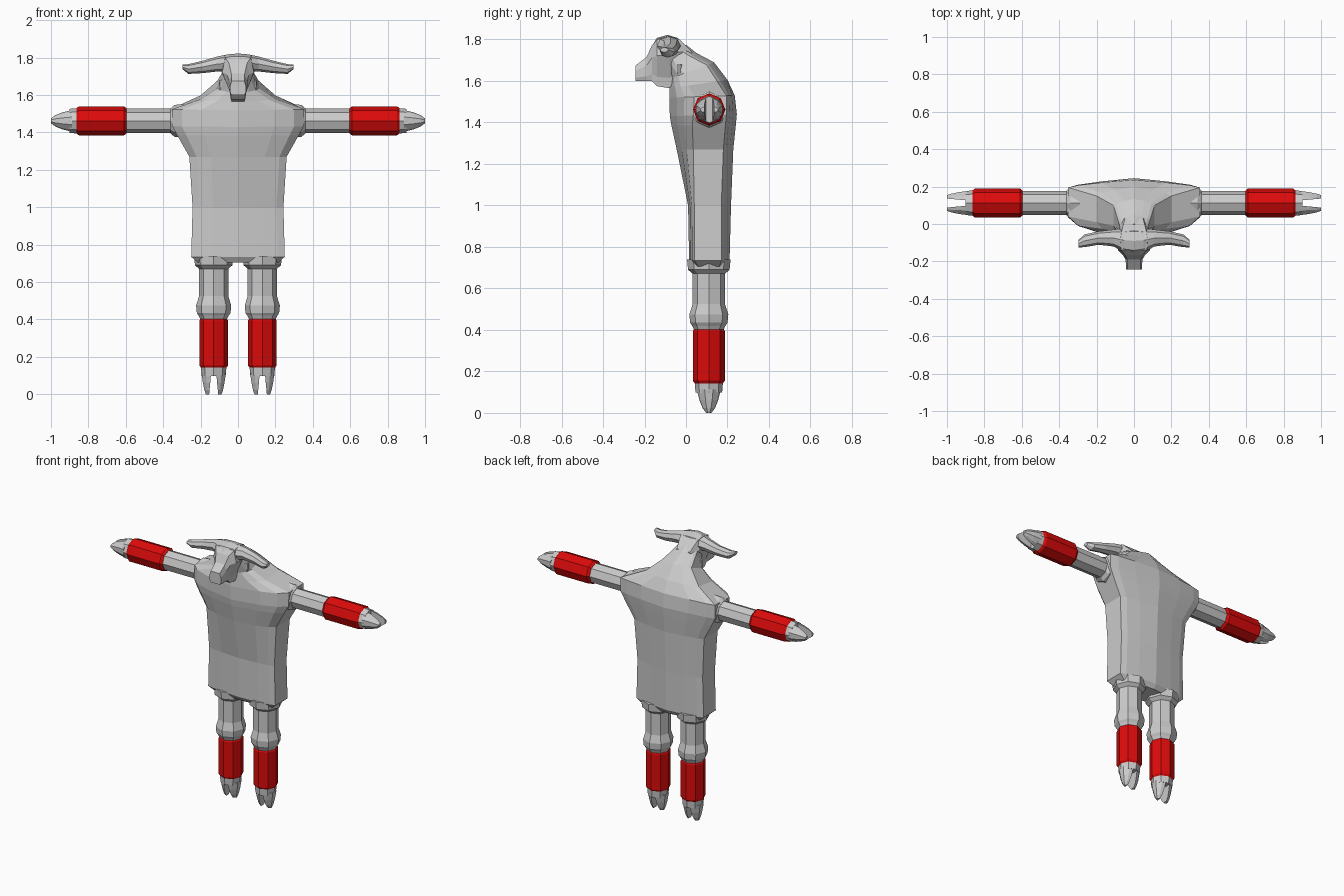
import bpy, bmesh, math
from mathutils import Vector

if "Cube" in bpy.data.objects:
    bpy.data.objects.remove(bpy.data.objects["Cube"])


def material(name, rgb):
    m = bpy.data.materials.new(name)
    m.diffuse_color = (*rgb, 1)
    m.use_nodes = True
    m.node_tree.nodes["Principled BSDF"].inputs["Base Color"].default_value = m.diffuse_color
    return m


GREY = material("stone grey", (0.6, 0.6, 0.6))
RED = material("cuff red", (0.72, 0.003, 0.003))


def loft(name, rings, mat):
    """Skin closed rings of equal length and cap both ends."""
    bm = bmesh.new()
    rows = [[bm.verts.new(p) for p in ring] for ring in rings]
    n = len(rows[0])
    for a, b in zip(rows, rows[1:]):
        for i in range(n):
            j = (i + 1) % n
            bm.faces.new((a[i], a[j], b[j], b[i]))
    bm.faces.new(rows[0])
    bm.faces.new(rows[-1])
    bmesh.ops.recalc_face_normals(bm, faces=bm.faces)
    mesh = bpy.data.meshes.new(name)
    bm.to_mesh(mesh)
    bm.free()
    mesh.materials.append(mat)
    ob = bpy.data.objects.new(name, mesh)
    bpy.context.collection.objects.link(ob)
    return ob


def oct_ring(c, u, v, ru, rv):
    """Eight-sided ring around c, spanned by directions u and v."""
    return [Vector(c) + u * ru * math.cos(k * math.pi / 4) + v * rv * math.sin(k * math.pi / 4)
            for k in range(8)]


X, Y, Z = Vector((1, 0, 0)), Vector((0, 1, 0)), Vector((0, 0, 1))


def tube(name, origin, axis, u, v, stations, mat):
    """Octagonal tube; stations are (distance, radius)."""
    loft(name, [oct_ring(origin + axis * d, u, v, r, r) for d, r in stations], mat)


def prongs(name, origin, axis, u, v, stations):
    """Pair of claws; stations are (distance, inner, outer, half depth)."""
    for s in (-1, 1):
        rings = []
        for d, a, b, h in stations:
            m = a + (b - a) * 0.5
            outline = [(a, -h), (m, -h * 0.85), (b, -h * 0.35), (b, h * 0.35), (m, h * 0.85), (a, h)]
            rings.append([origin + axis * d + u * s * p + v * q for p, q in outline])
        loft(name, rings, GREY)


# Torso: half width, front (y, z), back (y, z), side strip (y from, y to)
TORSO = [
    (0.215, 0.035, 0.705, 0.19, 0.705, 0.06, 0.16),
    (0.25, 0.015, 0.735, 0.21, 0.735, 0.04, 0.17),
    (0.243, 0.01, 1.0, 0.217, 1.0, 0.04, 0.17),
    (0.26, -0.045, 1.27, 0.228, 1.27, 0.035, 0.18),
    (0.325, -0.07, 1.385, 0.24, 1.385, 0.03, 0.19),
    (0.352, -0.078, 1.43, 0.245, 1.44, 0.035, 0.195),
    (0.352, -0.08, 1.52, 0.235, 1.53, 0.04, 0.195),
    (0.20, -0.08, 1.565, 0.20, 1.605, 0.01, 0.15),
    (0.11, -0.08, 1.61, 0.135, 1.69, -0.01, 0.10),
    (0.085, -0.09, 1.66, 0.05, 1.735, -0.05, 0.02),
    (0.07, -0.10, 1.69, 0.0, 1.775, -0.07, -0.03),
]
rings = []
for w, yf, zf, yb, zb, s0, s1 in TORSO:
    half = [(0, yf), (0.55, yf + (s0 - yf) * 0.3), (0.85, yf + (s0 - yf) * 0.6), (1, s0),
            (1, s1), (0.85, yb + (s1 - yb) * 0.7), (0.5, yb + (s1 - yb) * 0.35), (0, yb)]
    full = half + [(-u, y) for u, y in half[-2:0:-1]]
    rings.append([(u * w, y, zf + (zb - zf) * (y - yf) / (yb - yf)) for u, y in full])
loft("torso", rings, GREY)

# Head: y, half width at top, half width at bottom, bottom z, top z
HEAD = [
    (-0.243, 0.042, 0.042, 1.60, 1.675),
    (-0.19, 0.045, 0.045, 1.60, 1.715),
    (-0.165, 0.06, 0.045, 1.60, 1.77),
    (-0.14, 0.085, 0.045, 1.575, 1.80),
    (-0.08, 0.09, 0.04, 1.565, 1.815),
    (-0.03, 0.08, 0.05, 1.63, 1.80),
    (0.03, 0.06, 0.05, 1.67, 1.74),
]
rings = []
for y, wt, wb, z0, z1 in HEAD:
    h = z1 - z0
    half = [(wb * 0.85, z0), (wb, z0 + h * 0.2), (wt, z0 + h * 0.65), (wt * 0.8, z1)]
    rings.append([(x, y, z) for x, z in half] + [(-x, y, z) for x, z in half[::-1]])
loft("head", rings, GREY)

# Crossbar horns: x, centre y, centre z, depth, height
HORN = [
    (0.0, -0.09, 1.772, 0.072, 0.05), (0.05, -0.088, 1.77, 0.065, 0.048),
    (0.11, -0.075, 1.766, 0.045, 0.04), (0.19, -0.075, 1.75, 0.036, 0.033),
    (0.265, -0.09, 1.739, 0.034, 0.026), (0.297, -0.105, 1.75, 0.02, 0.012),
]
stations = [(-x, *r) for x, *r in HORN[:0:-1]] + HORN
loft("horns", [oct_ring((x, y, z), Y, Z, ry, rz) for x, y, z, ry, rz in stations], GREY)

CLAW_BASE = [(0.0, 0.068), (0.045, 0.064)]
CLAW = [(0.03, 0.014, 0.065, 0.058), (0.08, 0.018, 0.058, 0.046),
        (0.12, 0.022, 0.05, 0.03), (0.143, 0.024, 0.042, 0.013)]

for side in (-1, 1):
    # Small jaw nubs
    loft("jaw_nub", [oct_ring((side * 0.088, -0.03, z), X, Y, r, r)
                     for z, r in ((1.615, 0.007), (1.64, 0.013), (1.68, 0.012))], GREY)

    # Arms
    o, ax = Vector((0, 0.112, 1.462)), X * side
    tube("shoulder", o, ax, Y, Z, [(0.29, 0.09), (0.34, 0.085), (0.36, 0.067)], GREY)
    tube("arm", o, ax, Y, Z, [(0.34, 0.065), (0.62, 0.065)], GREY)
    tube("arm_cuff", o, ax, Y, Z, [(0.595, 0.066), (0.61, 0.078), (0.85, 0.078), (0.866, 0.066)], RED)
    hand = o + ax * 0.857
    tube("hand", hand, ax, Y, Z, CLAW_BASE, GREY)
    prongs("hand_claw", hand, ax, Y, Z, CLAW)

    # Legs
    o, ax = Vector((side * 0.13, 0.11, 0)), Z
    tube("hip", o, ax, X, Y, [(0.67, 0.077), (0.69, 0.1), (0.74, 0.105)], GREY)
    tube("leg", o, ax, X, Y, [(0.39, 0.066), (0.42, 0.08), (0.435, 0.09), (0.475, 0.094),
                              (0.525, 0.078), (0.70, 0.078)], GREY)
    tube("leg_cuff", o, ax, X, Y, [(0.14, 0.066), (0.155, 0.077), (0.395, 0.077), (0.41, 0.066)], RED)
    foot = o + Z * 0.143
    tube("foot", foot, -Z, X, Y, CLAW_BASE, GREY)
    prongs("foot_claw", foot, -Z, X, Y, CLAW)
